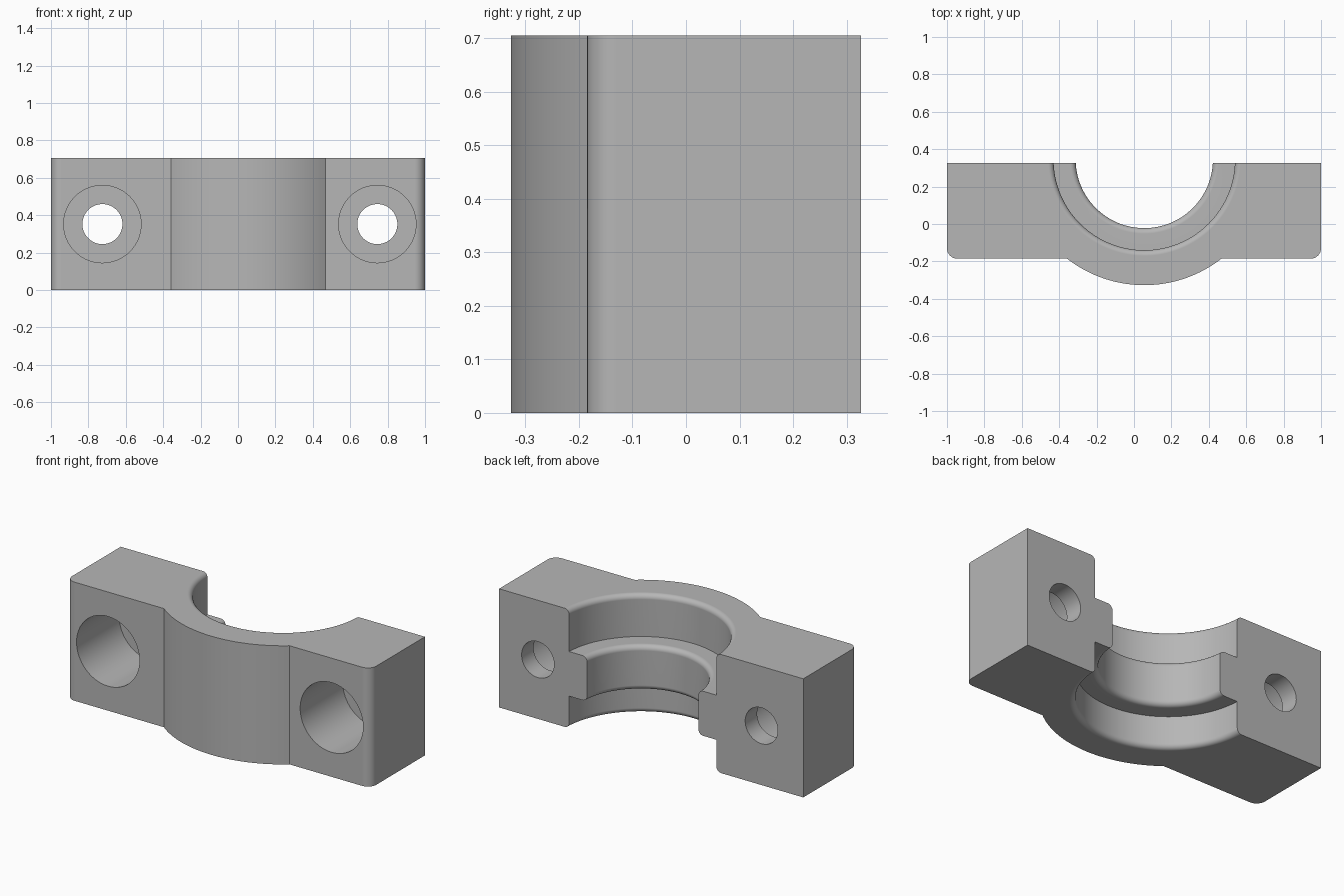
import bpy
import bmesh
from math import sin, cos, asin, pi, radians

if "Cube" in bpy.data.objects:
    bpy.data.objects.remove(bpy.data.objects["Cube"])

HEIGHT, BACK, FLANGE = 0.705, 0.327, -0.185
CX, CY = 0.055, 0.345                 # bore axis
OUTER, BORE, RIB = 0.672, 0.485, 0.367
RIB_LOW, RIB_HIGH = 0.19, 0.455
FILLET, CORNER = 0.03, 0.055
HOLE_Z = HEIGHT / 2

steel = bpy.data.materials.new("steel grey")
steel.use_nodes = True
colour = (0.47, 0.47, 0.47, 1)
steel.diffuse_color = colour
steel.node_tree.nodes["Principled BSDF"].inputs["Base Color"].default_value = colour


def arc(cx, cy, r, start, end, steps):
    """Points on an arc, angles in radians."""
    angles = [start + (end - start) * i / steps for i in range(steps + 1)]
    return [(cx + r * cos(a), cy + r * sin(a)) for a in angles]


def make_object(name, bm):
    bmesh.ops.recalc_face_normals(bm, faces=bm.faces)
    mesh = bpy.data.meshes.new(name)
    bm.to_mesh(mesh)
    bm.free()
    mesh.materials.append(steel)
    obj = bpy.data.objects.new(name, mesh)
    bpy.context.collection.objects.link(obj)
    return obj


def lathe(name, profile, place, segments):
    """Solid of revolution from (radius, height) points; place maps to space."""
    bm = bmesh.new()
    rings = []
    for r, h in profile:
        turn = [2 * pi * i / segments for i in range(segments)]
        rings.append([bm.verts.new(place(r * cos(a), r * sin(a), h)) for a in turn])
    for low, high in zip(rings, rings[1:]):
        for i in range(segments):
            j = (i + 1) % segments
            bm.faces.new((low[i], low[j], high[j], high[i]))
    bm.faces.new(rings[0])
    bm.faces.new(rings[-1])
    return make_object(name, bm)


# Body: flanges with rounded front corners and a bowed middle
half = asin((CY - FLANGE) / OUTER)
outline = [(1, BACK), (-1, BACK)]
outline += arc(-1 + CORNER, FLANGE + CORNER, CORNER, pi, 1.5 * pi, 8)
outline += arc(CX, CY, OUTER, pi + half, 2 * pi - half, 40)
outline += arc(1 - CORNER, FLANGE + CORNER, CORNER, 1.5 * pi, 2 * pi, 8)
bm = bmesh.new()
base = bm.faces.new([bm.verts.new((x, y, 0)) for x, y in outline])
top = bmesh.ops.extrude_face_region(bm, geom=[base])["geom"]
bmesh.ops.translate(bm, vec=(0, 0, HEIGHT),
                    verts=[v for v in top if isinstance(v, bmesh.types.BMVert)])
body = make_object("bearing_cap", bm)


# Bore cutter: rounded rims and a central rib with rounded edges
def rounded(radius, low, high):
    c = radius + FILLET
    return (arc(c, low + FILLET, FILLET, 1.5 * pi, pi, 6)
            + arc(c, high - FILLET, FILLET, pi, 0.5 * pi, 6))


rims = rounded(BORE, 0, HEIGHT)
profile = ([(BORE + FILLET, -0.1)] + rims[:7] + [(BORE, RIB_LOW)]
           + rounded(RIB, RIB_LOW, RIB_HIGH)
           + [(BORE, RIB_HIGH)] + rims[7:] + [(BORE + FILLET, HEIGHT + 0.1)])
cutters = [lathe("bore_cutter", profile,
                 lambda a, b, h: (CX + a, CY + b, h), 128)]

# Bolt hole cutters: wide counterbore from the front, narrow hole behind
FLOOR = FLANGE + 0.4
bolt = [(0.207, FLANGE - 0.1), (0.207, FLOOR), (0.107, FLOOR), (0.107, BACK + 0.1)]
for side, hole_x in (("right", -0.725), ("left", 0.745)):
    cutters.append(lathe(side + "_bolt_cutter", bolt,
                         lambda a, b, h: (hole_x + a, h, HOLE_Z + b), 64))

# Cut the body and shade it
bpy.ops.object.select_all(action="DESELECT")
bpy.context.view_layer.objects.active = body
body.select_set(True)
for cutter in cutters:
    cutter.hide_render = True
    cut = body.modifiers.new("cut", "BOOLEAN")
    cut.operation, cut.solver, cut.object = "DIFFERENCE", "EXACT", cutter
    bpy.ops.object.modifier_apply(modifier=cut.name)
    bpy.data.objects.remove(cutter)
bpy.ops.object.shade_smooth_by_angle(angle=radians(30))
normals = body.modifiers.new("weighted normals", "WEIGHTED_NORMAL")
normals.keep_sharp = True
